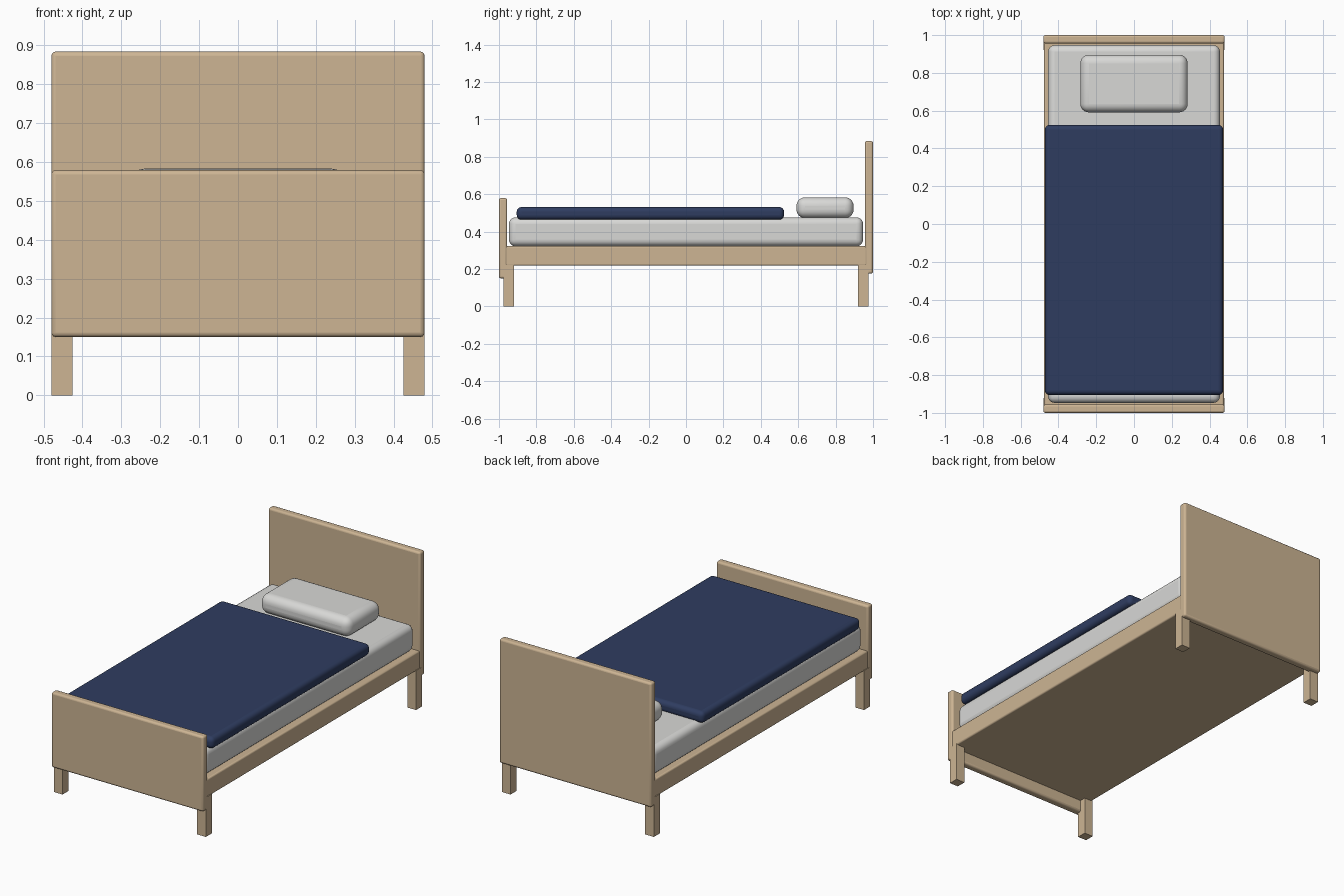
import bpy

if "Cube" in bpy.data.objects:
    bpy.data.objects.remove(bpy.data.objects["Cube"])


def material(name, rgb):
    m = bpy.data.materials.new(name)
    m.diffuse_color = (*rgb, 1.0)
    m.use_nodes = True
    m.node_tree.nodes["Principled BSDF"].inputs["Base Color"].default_value = m.diffuse_color
    return m


WOOD = material("light wood", (0.61, 0.46, 0.295))
WHITE = material("soft white", (0.69, 0.69, 0.675))
NAVY = material("navy cloth", (0.028, 0.046, 0.118))


def box(name, x, y, z, mat, radius=0.0, segments=4):
    """Rounded box from (min, max) ranges on each axis."""
    bpy.ops.mesh.primitive_cube_add(
        size=1, location=[(a + b) / 2 for a, b in (x, y, z)])
    ob = bpy.context.object
    ob.name = name
    ob.scale = [b - a for a, b in (x, y, z)]
    bpy.ops.object.transform_apply(location=False, rotation=False, scale=True)
    ob.data.materials.append(mat)
    if radius:
        bev = ob.modifiers.new("rounding", 'BEVEL')
        bev.width = radius
        bev.segments = segments
        bpy.ops.object.shade_smooth_by_angle(angle=0.6)
    return ob


# Wooden boards and bed base
box("headboard", (-0.48, 0.48), (0.956, 1.0), (0.175, 0.884), WOOD, 0.011, 3)
box("footboard", (-0.48, 0.48), (-1.0, -0.956), (0.15, 0.579), WOOD, 0.011, 3)
box("bed_base", (-0.476, 0.476), (-0.967, 0.967), (0.218, 0.322), WOOD, 0.008, 3)

# Legs
for sx, side in ((-1, "left"), (1, "right")):
    for sy, end in ((-1, "front"), (1, "back")):
        cx, cy, h = sx * 0.4525, sy * 0.948, 0.0275
        box(f"{end}_{side}_leg", (cx - h, cx + h), (cy - h, cy + h), (0, 0.225), WOOD)

# Bedding
box("mattress", (-0.455, 0.455), (-0.947, 0.947), (0.322, 0.476), WHITE, 0.035, 5)
box("blanket", (-0.472, 0.472), (-0.905, 0.524), (0.464, 0.531), NAVY, 0.025, 5)
box("pillow", (-0.284, 0.284), (0.591, 0.896), (0.472, 0.583), WHITE, 0.045, 6)
